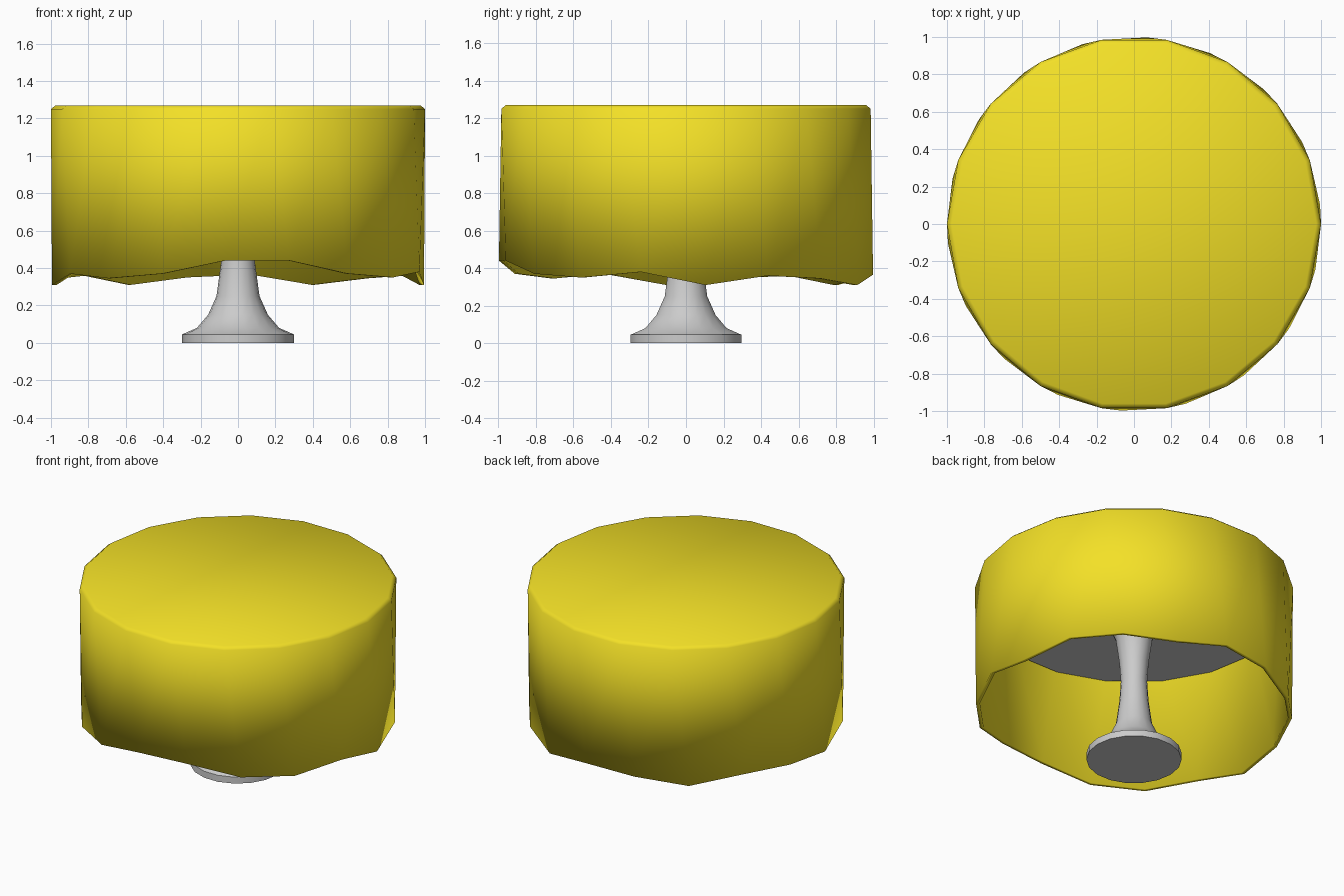
import bpy, bmesh
from math import sin, cos, radians

if "Cube" in bpy.data.objects:
    bpy.data.objects.remove(bpy.data.objects["Cube"])

SIDES = 18


def ring(bm, r, heights, turn=0):
    return [bm.verts.new((r * cos(radians(turn + 20 * i)),
                          r * sin(radians(turn + 20 * i)), z))
            for i, z in enumerate(heights)]


def loft(name, rings, cap_start, cap_end, angle):
    """Skin a list of (radius, heights, turn) rings."""
    bm = bmesh.new()
    loops = [ring(bm, *r) for r in rings]
    for a, b in zip(loops, loops[1:]):
        for i in range(SIDES):
            j = (i + 1) % SIDES
            bm.faces.new((a[i], a[j], b[j], b[i]))
    if cap_start:
        bm.faces.new(loops[0][::-1])
    if cap_end:
        bm.faces.new(loops[-1])
    bm.normal_update()
    me = bpy.data.meshes.new(name)
    bm.to_mesh(me)
    bm.free()
    ob = bpy.data.objects.new(name, me)
    bpy.context.collection.objects.link(ob)
    bpy.ops.object.select_all(action='DESELECT')
    ob.select_set(True)
    bpy.context.view_layer.objects.active = ob
    bpy.ops.object.shade_smooth_by_angle(angle=radians(angle))
    return ob


def flat(z):
    return [z] * SIDES


# Pedestal: mirrored flared profile, foot to tabletop
H = 1.12
half = [(0.30, 0.0), (0.30, 0.045), (0.22, 0.08), (0.16, 0.15),
        (0.115, 0.25), (0.092, 0.42)]
profile = half + [(0.083, H / 2)] + [(r, H - z) for r, z in reversed(half)]
loft("pedestal", [(r, flat(z), 0) for r, z in profile], True, True, 40)

# Round tabletop hidden under the cloth
loft("tabletop", [(0.97, flat(H), 0), (0.97, flat(1.235), 0)], True, True, 40)

# Tablecloth: wavy hem, slightly twisted against the top rim
hem = [0.31, 0.36, 0.345, 0.31, 0.365, 0.35, 0.31, 0.36, 0.345,
       0.31, 0.37, 0.345, 0.37, 0.44, 0.44, 0.37, 0.35, 0.38]
cloth = loft("tablecloth", [(1.0, hem, 6), (1.0, flat(1.25), 0),
                            (0.975, flat(1.27), 0)], False, True, 60)
thick = cloth.modifiers.new("thickness", 'SOLIDIFY')
thick.thickness = 0.025
thick.offset = -1
yellow = bpy.data.materials.new("yellow_cloth")
yellow.diffuse_color = (0.9, 0.75, 0.02, 1)
yellow.use_nodes = True
yellow.node_tree.nodes["Principled BSDF"].inputs["Base Color"].default_value = yellow.diffuse_color
cloth.data.materials.append(yellow)
